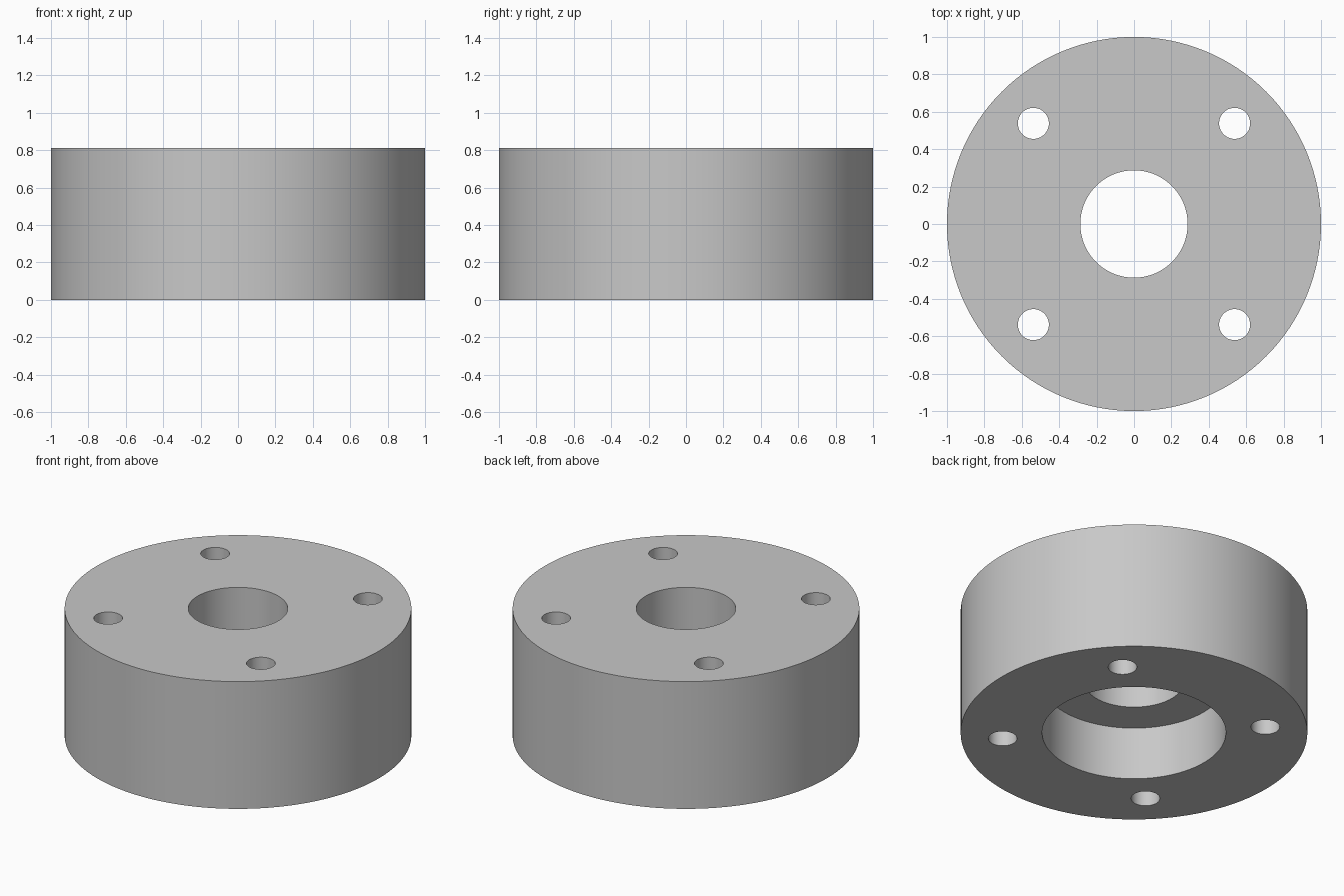
import bpy

default_cube = bpy.data.objects.get("Cube")
if default_cube:
    bpy.data.objects.remove(default_cube, do_unlink=True)

HEIGHT = 0.81
BORE_RADIUS = 0.287
RECESS_RADIUS = 0.53
RECESS_DEPTH = 0.337
BOLT_OFFSET = 0.538
BOLT_RADIUS = 0.083


def cylinder(name, radius, z0, z1, x=0, y=0, sides=128):
    bpy.ops.mesh.primitive_cylinder_add(
        vertices=sides, radius=radius, depth=z1 - z0, location=(x, y, (z0 + z1) / 2))
    obj = bpy.context.object
    obj.name = name
    return obj


def make_material(name, rgb):
    mat = bpy.data.materials.new(name)
    mat.use_nodes = True
    mat.diffuse_color = (*rgb, 1)
    bsdf = next(n for n in mat.node_tree.nodes if n.type == 'BSDF_PRINCIPLED')
    bsdf.inputs["Base Color"].default_value = (*rgb, 1)
    return mat


# Round body
body = cylinder("spacer_body", 1, 0, HEIGHT)
body.data.materials.append(make_material("light grey", (0.58, 0.58, 0.58)))

# Centre bore, underside recess and four bolt holes
cutters = [
    cylinder("bore_cutter", BORE_RADIUS, -0.1, HEIGHT + 0.1),
    cylinder("recess_cutter", RECESS_RADIUS, -0.1, RECESS_DEPTH),
]
for sx in (-1, 1):
    for sy in (-1, 1):
        cutters.append(cylinder("bolt_hole_cutter", BOLT_RADIUS, -0.1, HEIGHT + 0.1,
                                sx * BOLT_OFFSET, sy * BOLT_OFFSET, 48))

# Cut the holes, then discard the cutters
bpy.ops.object.select_all(action='DESELECT')
body.select_set(True)
bpy.context.view_layer.objects.active = body
for cutter in cutters:
    cutter.hide_render = True
    mod = body.modifiers.new("hole", 'BOOLEAN')
    mod.operation = 'DIFFERENCE'
    mod.solver = 'EXACT'
    mod.object = cutter
    bpy.ops.object.modifier_apply(modifier=mod.name)
    bpy.data.objects.remove(cutter, do_unlink=True)

# Smooth round walls with crisp rims
bpy.ops.object.shade_smooth_by_angle(angle=0.5)
